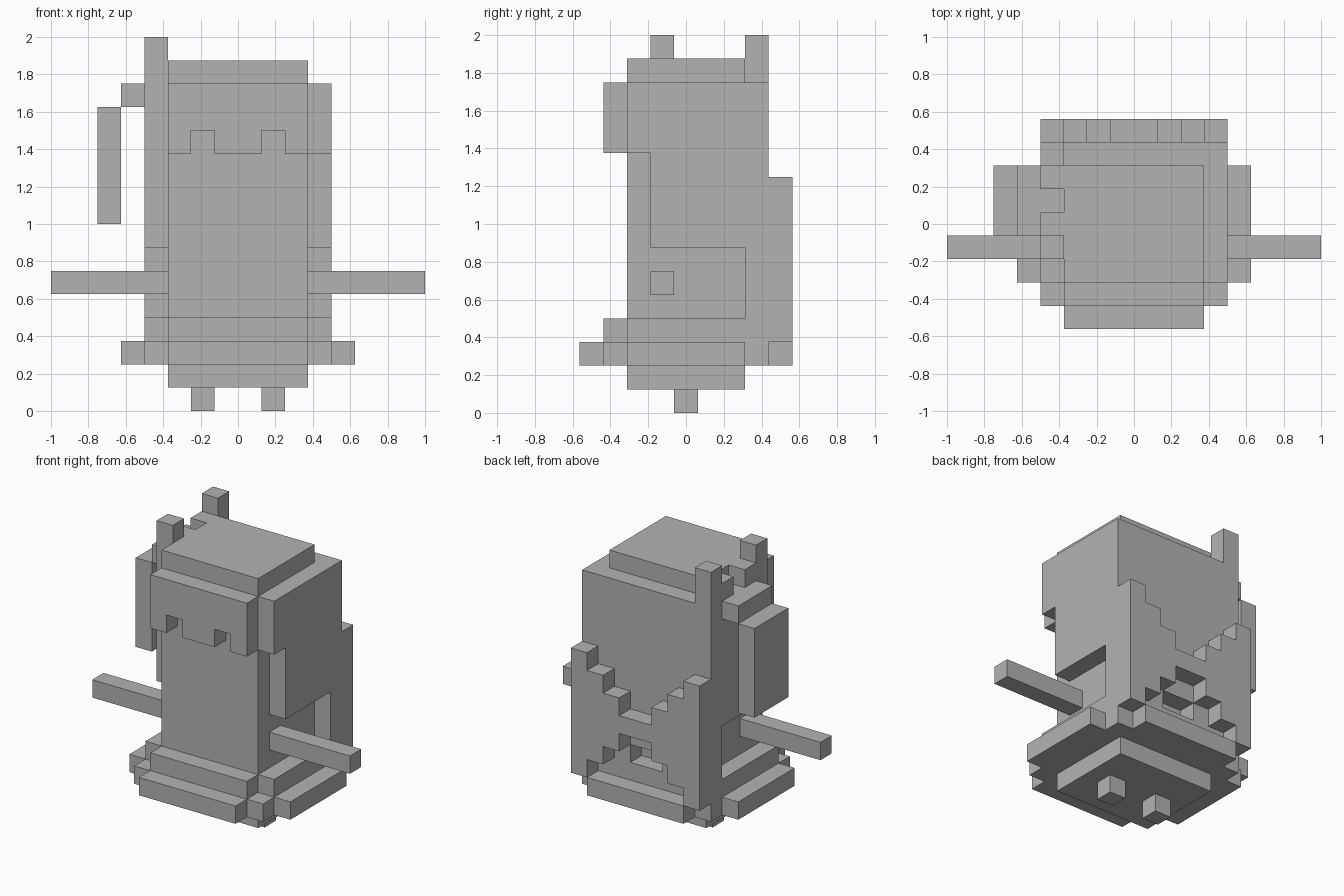
import bpy, bmesh
from mathutils import Vector

cube = bpy.data.objects.get("Cube")
if cube:
    bpy.data.objects.remove(cube, do_unlink=True)

U = 0.125  # size of one block

grey = bpy.data.materials.new("plain grey")
grey.use_nodes = True
grey.diffuse_color = (0.45, 0.45, 0.45, 1)
grey.node_tree.nodes["Principled BSDF"].inputs["Base Color"].default_value = (0.45, 0.45, 0.45, 1)


def part(name, *boxes):
    """One object from boxes given as (x0, x1), (y0, y1), (z0, z1) in blocks."""
    bm = bmesh.new()
    for spans in boxes:
        lo, hi = (Vector(s[i] for s in spans) * U for i in (0, 1))
        for v in bmesh.ops.create_cube(bm, size=1)["verts"]:
            v.co = [(lo[i] + hi[i]) / 2 + v.co[i] * (hi[i] - lo[i]) for i in range(3)]
    mesh = bpy.data.meshes.new(name)
    bm.to_mesh(mesh)
    bm.free()
    mesh.materials.append(grey)
    obj = bpy.data.objects.new(name, mesh)
    bpy.context.collection.objects.link(obj)
    return obj


def both(a, b):
    """The x span a..b on the left, then its mirror on the right."""
    return (a, b), (-b, -a)


# Body, feet and arms
part("body", ((-3, 3), (-2.5, 2.5), (1, 15)))
for side, foot, arm in zip(("left", "right"), both(1, 2), both(3, 8)):
    part(side + "_foot", (foot, (-.5, .5), (0, 1)))
    part(side + "_arm", (arm, (-1.5, -.5), (5, 6)))

# Stepped skirt
part("skirt_hem",
     ((-5, 5), (-2.5, 2.5), (2, 3)),
     ((-4, 4), (-3.5, 3.5), (2, 3)),
     ((-3, 3), (-4.5, 4.5), (2, 3)))
part("skirt_waist",
     ((-4, 4), (-2.5, 2.5), (3, 4)),
     ((-3, 3), (-3.5, 3.5), (3, 4)))

# Fringe with two notches over the eyes
part("fringe",
     ((-3, 3), (-3.5, -2.5), (12, 14)),
     ((-3, -2), (-3.5, -2.5), (11, 12)),
     ((-1, 1), (-3.5, -2.5), (11, 12)),
     ((2, 3), (-3.5, -2.5), (11, 12)))

# Side hair
part("left_side_hair",
     ((3, 4), (-1.5, 2.5), (7, 14)),
     ((3, 4), (-2.5, -1.5), (11, 14)))
part("right_side_hair",
     ((-4, -3), (-1.5, 2.5), (7, 14)),
     ((-4, -3), (-1.5, -.5), (14, 16)),
     ((-4, -3), (-.5, .5), (14, 15)),
     ((-4, -3), (1.5, 2.5), (14, 15)))

# Back hair, open in the middle at the bottom
part("back_hair",
     ((-3, 3), (2.5, 3.5), (5, 14)),
     ((-3, -1), (2.5, 3.5), (4, 5)),
     ((1, 3), (2.5, 3.5), (4, 5)),
     ((3, 4), (2.5, 3.5), (3, 14)),
     ((-4, -3), (2.5, 3.5), (3, 16)))

# Side tail hanging off the right of the head
part("tail_knot", ((-5, -4), (-.5, 2.5), (13, 14)))
part("side_tail", ((-6, -5), (-.5, 2.5), (8, 13)))

# Bow on the back: columns step up and spread outward from the centre
bow = [((-1, 1), (3.5, 4.5), (6, 7))]
for step in (1, 2, 3):
    for span in both(step, step + 1):
        bow.append((span, (3.5, 4.5), (6 - step, 7 + step)))
part("back_bow", *bow)
